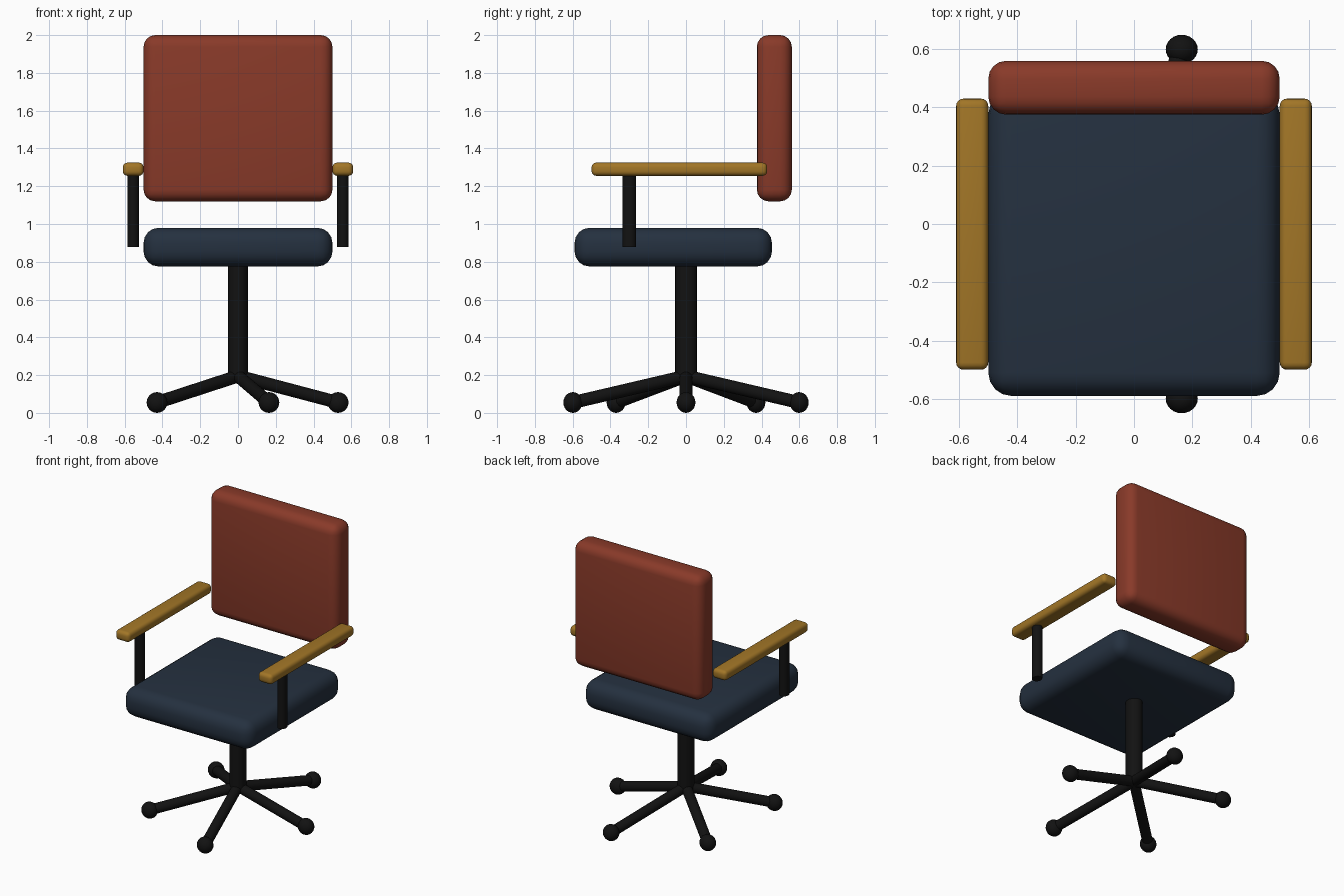
import bpy
import math
from mathutils import Vector

cube = bpy.data.objects.get("Cube")
if cube:
    bpy.data.objects.remove(cube, do_unlink=True)


def material(name, rgb):
    m = bpy.data.materials.new(name)
    m.use_nodes = True
    m.diffuse_color = (*rgb, 1)
    bsdf = next(n for n in m.node_tree.nodes if n.type == "BSDF_PRINCIPLED")
    bsdf.inputs["Base Color"].default_value = (*rgb, 1)
    bsdf.inputs["Roughness"].default_value = 0.6
    return m


RED = material("rust_red", (0.25, 0.042, 0.022))
NAVY = material("navy_fabric", (0.018, 0.03, 0.05))
WOOD = material("golden_wood", (0.36, 0.18, 0.02))
BLACK = material("black_metal", (0.006, 0.006, 0.006))


def finish(name, mat, smooth=True):
    ob = bpy.context.object
    ob.name = name
    ob.data.materials.append(mat)
    if smooth:
        bpy.ops.object.shade_smooth_by_angle(angle=math.radians(40))
    return ob


def cushion(name, low, high, bevel, mat):
    """Rounded box between two corners."""
    low, high = Vector(low), Vector(high)
    bpy.ops.mesh.primitive_cube_add(size=1, location=(low + high) / 2)
    ob = bpy.context.object
    ob.scale = high - low
    bpy.ops.object.transform_apply(location=False, rotation=False, scale=True)
    mod = ob.modifiers.new("rounding", "BEVEL")
    mod.width = bevel
    mod.segments = 4
    bpy.ops.object.modifier_apply(modifier=mod.name)
    return finish(name, mat)


def rod(name, start, end, rx, ry, mat):
    """Round bar between two points."""
    start, end = Vector(start), Vector(end)
    axis = end - start
    bpy.ops.mesh.primitive_cylinder_add(vertices=24, radius=1, depth=axis.length,
                                        location=(start + end) / 2)
    ob = bpy.context.object
    ob.scale = (rx, ry, 1)
    bpy.ops.object.transform_apply(location=False, rotation=False, scale=True)
    ob.rotation_euler = axis.to_track_quat("Z", "Y").to_euler()
    return finish(name, mat)


# Upholstery
cushion("seat", (-0.5, -0.59, 0.775), (0.5, 0.455, 0.98), 0.08, NAVY)
cushion("backrest", (-0.5, 0.375, 1.12), (0.5, 0.56, 2.0), 0.062, RED)

# Armrests and their posts
for side, label in ((1, "left"), (-1, "right")):
    x = side * 0.555
    cushion(label + "_armrest", (x - 0.055, -0.5, 1.255), (x + 0.055, 0.43, 1.325), 0.025, WOOD)
    rod(label + "_armrest_post", (x, -0.3, 0.877), (x, -0.3, 1.27), 0.031, 0.035, BLACK)

# Pedestal
rod("column", (0, 0, 0.19), (0, 0, 0.79), 0.052, 0.057, BLACK)

# Five-star base with ball feet
for i in range(5):
    a = math.tau * i / 5
    foot = Vector((0.53 * math.cos(a), 0.63 * math.sin(a), 0.055))
    rod(f"base_leg_{i + 1}", (0, 0, 0.195), foot, 0.034, 0.034, BLACK)
    bpy.ops.mesh.primitive_uv_sphere_add(segments=24, ring_count=12, radius=1, location=foot)
    bpy.context.object.scale = (0.055, 0.05, 0.055)
    finish(f"ball_foot_{i + 1}", BLACK)
